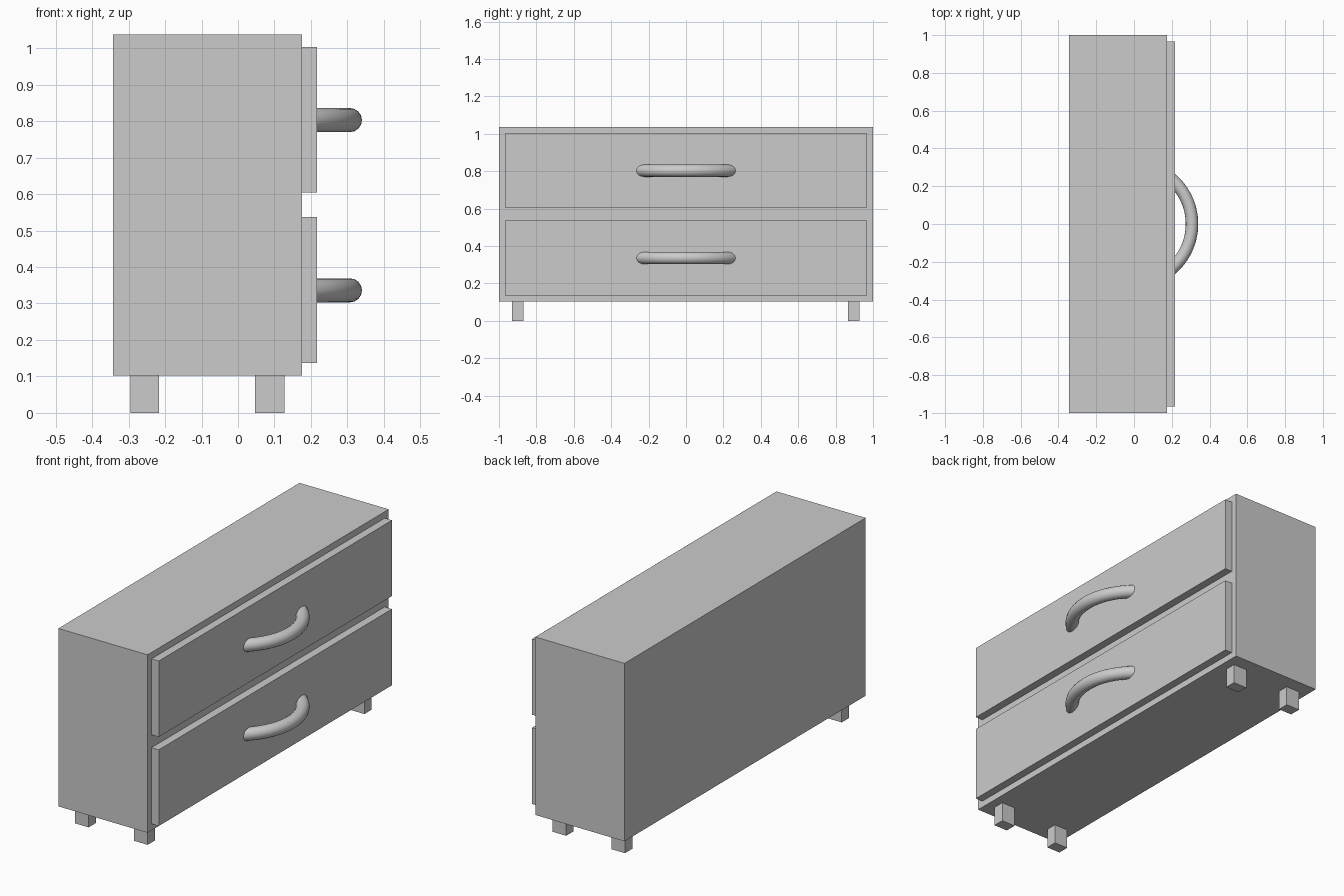
import bpy
import math

if "Cube" in bpy.data.objects:
    bpy.data.objects.remove(bpy.data.objects["Cube"])


def box(name, x0, x1, y0, y1, z0, z1):
    bpy.ops.mesh.primitive_cube_add(
        size=1, location=((x0 + x1) / 2, (y0 + y1) / 2, (z0 + z1) / 2))
    ob = bpy.context.object
    ob.name = ob.data.name = name
    ob.scale = (x1 - x0, y1 - y0, z1 - z0)
    bpy.ops.object.transform_apply(location=False, rotation=False, scale=True)
    return ob


def handle(name, z, centre_x=-0.007, radius=0.314, thickness=0.033, half_angle=52, steps=32):
    curve = bpy.data.curves.new(name, 'CURVE')
    curve.dimensions = '3D'
    curve.bevel_depth = thickness
    curve.bevel_resolution = 6
    curve.use_fill_caps = True
    spline = curve.splines.new('POLY')
    spline.points.add(steps)
    for i, p in enumerate(spline.points):
        a = math.radians(half_angle * (2 * i / steps - 1))
        p.co = (centre_x + radius * math.cos(a), radius * math.sin(a), z, 1)
    ob = bpy.data.objects.new(name, curve)
    bpy.context.collection.objects.link(ob)
    bpy.ops.object.select_all(action='DESELECT')
    ob.select_set(True)
    bpy.context.view_layer.objects.active = ob
    bpy.ops.object.convert(target='MESH')
    bpy.ops.object.shade_smooth_by_angle(angle=math.radians(40))


# Cabinet body
box("cabinet_body", -0.343, 0.175, -1, 1, 0.103, 1.037)

# Drawer fronts with curved handles, centred in height on each front
for level, z0, z1 in (("lower", 0.137, 0.537), ("upper", 0.605, 1.003)):
    box(level + "_drawer", 0.175, 0.217, -0.967, 0.967, z0, z1)
    handle(level + "_handle", (z0 + z1) / 2 - 0.001)

# Four square legs
for row, x0, x1 in (("back", -0.295, -0.216), ("front", 0.047, 0.127)):
    for side, y0, y1 in (("left", -0.93, -0.87), ("right", 0.867, 0.927)):
        box(f"{row}_{side}_leg", x0, x1, y0, y1, 0, 0.103)
